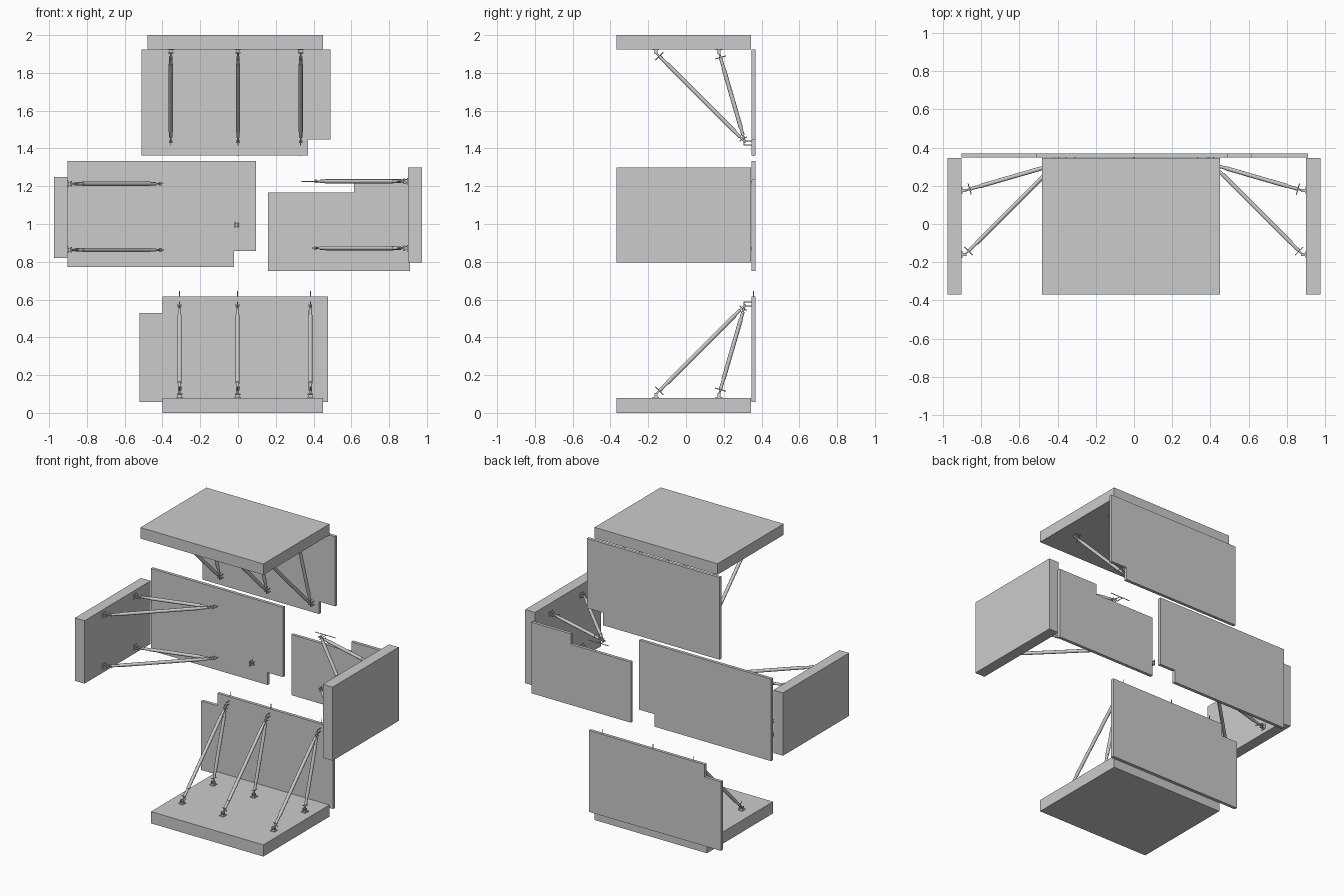
import bpy, bmesh
from mathutils import Vector, Matrix

if "Cube" in bpy.data.objects:
    bpy.data.objects.remove(bpy.data.objects["Cube"])


def finish(name, bm, matrix=None, smooth=False):
    bmesh.ops.recalc_face_normals(bm, faces=bm.faces)
    mesh = bpy.data.meshes.new(name)
    bm.to_mesh(mesh)
    bm.free()
    if smooth:
        mesh.shade_smooth()
        mesh.set_sharp_from_angle(angle=0.6)
    ob = bpy.data.objects.new(name, mesh)
    bpy.context.collection.objects.link(ob)
    if matrix:
        ob.matrix_world = matrix
    return ob


def add_box(bm, lo, hi):
    lo, hi = Vector(lo), Vector(hi)
    m = Matrix.Translation((lo + hi) / 2) @ Matrix.Diagonal((*(hi - lo), 1))
    bmesh.ops.create_cube(bm, size=1, matrix=m)


def add_rod(bm, p, q, r, n=12):
    p, q = Vector(p), Vector(q)
    d = q - p
    m = Matrix.Translation((p + q) / 2) @ d.to_track_quat('Z', 'Y').to_matrix().to_4x4()
    bmesh.ops.create_cone(bm, cap_ends=True, segments=n, radius1=r, radius2=r,
                          depth=d.length, matrix=m)


def slab(name, x0, x1, z0, z1):
    bm = bmesh.new()
    add_box(bm, (x0, -.369, z0), (x1, .345, z1))
    finish(name, bm)


def wall(name, outline):
    bm = bmesh.new()
    face = bm.faces.new([bm.verts.new((x, .348, z)) for x, z in outline])
    ext = bmesh.ops.extrude_face_region(bm, geom=[face])
    bmesh.ops.translate(bm, vec=(0, .021, 0),
                        verts=[v for v in ext['geom'] if isinstance(v, bmesh.types.BMVert)])
    finish(name, bm)


def foot_geometry(bm, y):
    # base plate, two cheeks and a hinge pin
    add_box(bm, (-.017, y - .018, 0), (.017, y + .018, .004))
    for s in (-1, 1):
        add_box(bm, (s * .009 - .0015, y - .008, .004), (s * .009 + .0015, y + .008, .026))
    add_rod(bm, (-.014, y, .019), (.014, y, .019), .004)


def strut(name, m, y):
    bm = bmesh.new()
    a, b = Vector((0, y, .018)), Vector((0, .312, .49))
    d = (b - a).normalized()
    side = Vector((0, -d.z, d.y))
    L = (b - a).length
    add_rod(bm, a, b, .005)                              # threaded core
    add_rod(bm, a + d * .045, b - d * .035, .0085)       # inner tube
    add_rod(bm, a + d * .085, b - d * .075, .011)        # outer tube
    add_rod(bm, a + d * .030, a + d * .045, .009)        # collar nut
    h = a + d * .026
    add_rod(bm, h - side * .03, h + side * .03, .0025, 8)   # turning handle
    h = b - d * .022
    add_rod(bm, h - side * .018, h + side * .018, .0025, 8)
    add_rod(bm, b - Vector((.01, 0, 0)), b + Vector((.01, 0, 0)), .006)
    finish(name + "_strut", bm, m, True)
    bm = bmesh.new()
    foot_geometry(bm, y)
    finish(name + "_foot", bm, m)


def brace(name, m):
    strut(name + "_long", m, -.160)
    strut(name + "_short", m, .175)
    # wall anchor: hairpin bolt with cross rod cast into the wall
    bm = bmesh.new()
    for u in (.485, .507):
        add_rod(bm, (0, .308, u), (0, .358, u), .0025, 8)
    add_rod(bm, (0, .308, .483), (0, .308, .509), .0025, 8)
    add_rod(bm, (0, .358, .415), (0, .358, .565), .0025, 8)
    finish(name + "_anchor", bm, m, True)


def frame(origin, u):
    # local z points away from the slab, local y stays world y
    u = Vector(u)
    y = Vector((0, 1, 0))
    rot = Matrix((y.cross(u), y, u)).transposed()
    return Matrix.Translation(origin) @ rot.to_4x4()


# concrete slabs
slab("bottom_slab", -.40, .45, 0, .08)
slab("top_slab", -.48, .45, 1.925, 2)
slab("left_slab", -.975, -.902, .82, 1.25)
slab("right_slab", .900, .974, .795, 1.298)

# notched wall panels
wall("bottom_wall", [(-.522, .058), (.476, .058), (.476, .615), (-.40, .615), (-.40, .53), (-.522, .53)])
wall("top_wall", [(-.512, 1.362), (.37, 1.362), (.37, 1.447), (.491, 1.447), (.491, 1.923), (-.512, 1.923)])
wall("left_wall", [(-.902, .773), (-.02, .773), (-.02, .858), (.096, .858), (.096, 1.334), (-.902, 1.334)])
wall("right_wall", [(.159, .752), (.91, .752), (.91, 1.238), (.613, 1.238), (.613, 1.166), (.159, 1.166)])

# push-pull braces for each slab
for i, x in enumerate((-.309, -.002, .383)):
    brace(f"bottom_brace_{i}", frame((x, 0, .08), (0, 0, 1)))
for i, x in enumerate((-.356, 0, .332)):
    brace(f"top_brace_{i}", frame((x, 0, 1.925), (0, 0, -1)))
for i, z in enumerate((.863, 1.213)):
    brace(f"left_brace_{i}", frame((-.902, 0, z), (1, 0, 0)))
for i, z in enumerate((.872, 1.226)):
    brace(f"right_brace_{i}", frame((.900, 0, z), (-1, 0, 0)))

# loose spare foot in the middle
bm = bmesh.new()
foot_geometry(bm, .165)
finish("spare_foot", bm, frame((-.018, 0, .995), (1, 0, 0)))
